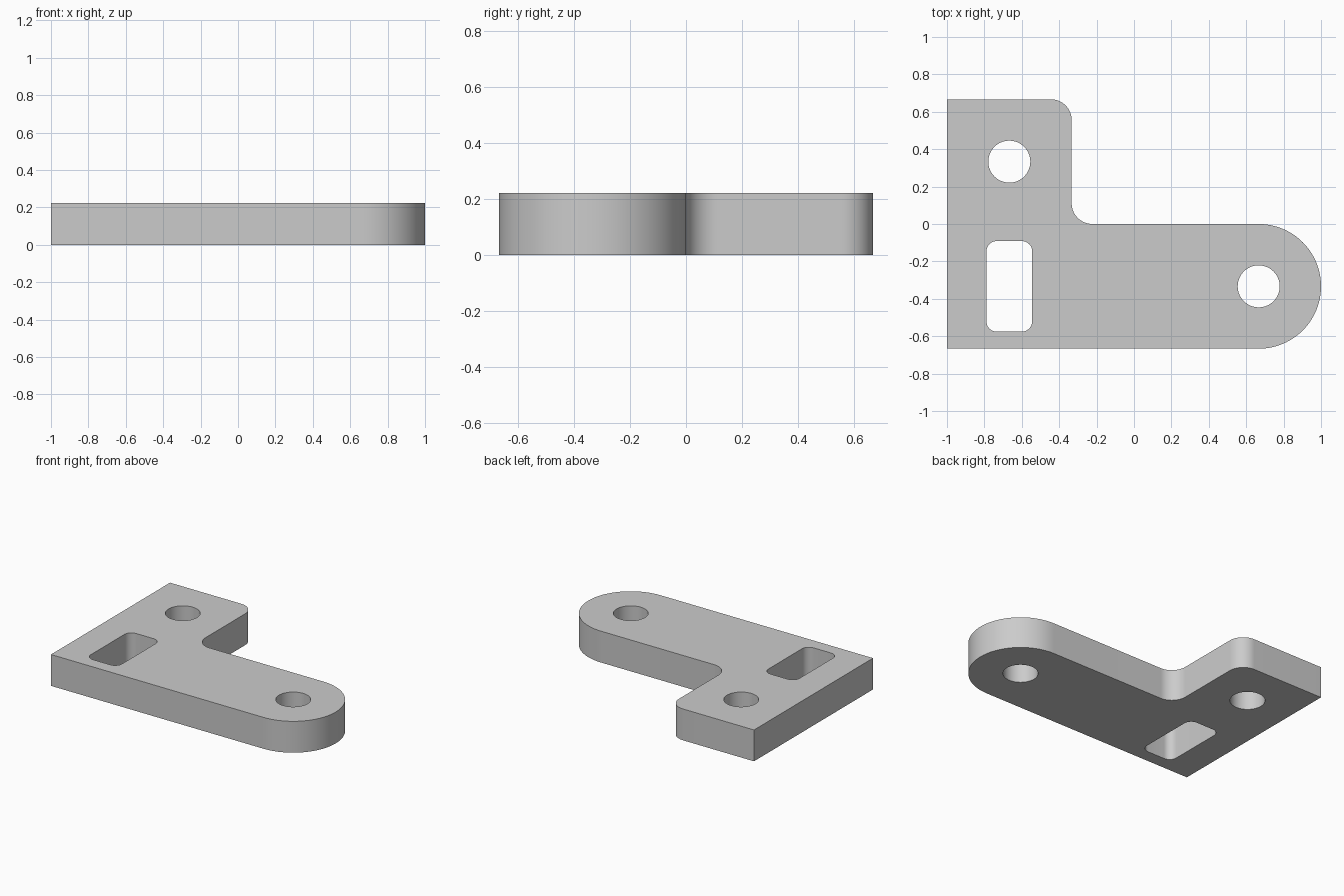
import bpy
import bmesh
from math import cos, sin, pi, radians
from mathutils import Vector

if "Cube" in bpy.data.objects:
    bpy.data.objects.remove(bpy.data.objects["Cube"], do_unlink=True)

UNIT = 1 / 9            # the plate is 18 x 12 x 2 of these units
THICKNESS = 2 * UNIT


def arc(cx, cy, radius, start, end, steps):
    """Points along an arc, angles in degrees."""
    angles = [radians(start + (end - start) * i / steps) for i in range(steps + 1)]
    return [(cx + radius * cos(a), cy + radius * sin(a)) for a in angles]


def circle(cx, cy, radius, steps=64):
    return arc(cx, cy, radius, 0, 360, steps)[:-1]


def rounded_rectangle(cx, cy, width, height, radius):
    points = []
    for i, (sx, sy) in enumerate([(1, 1), (-1, 1), (-1, -1), (1, -1)]):
        points += arc(cx + sx * (width / 2 - radius), cy + sy * (height / 2 - radius),
                      radius, 90 * i, 90 * i + 90, 12)
    return points


def extruded_plate(name, loops, height, material):
    """Fill an outline with holes, then extrude it upwards."""
    bm = bmesh.new()
    edges = []
    for loop in loops:
        verts = [bm.verts.new((x * UNIT, y * UNIT, 0)) for x, y in loop]
        edges += [bm.edges.new((v, verts[i - 1])) for i, v in enumerate(verts)]
    bmesh.ops.triangle_fill(bm, edges=edges, use_beauty=True, use_dissolve=False)
    result = bmesh.ops.extrude_face_region(bm, geom=bm.faces[:], use_keep_orig=True)
    top = [g for g in result["geom"] if isinstance(g, bmesh.types.BMVert)]
    bmesh.ops.translate(bm, verts=top, vec=Vector((0, 0, height)))
    bmesh.ops.recalc_face_normals(bm, faces=bm.faces[:])
    mesh = bpy.data.meshes.new(name)
    bm.to_mesh(mesh)
    bm.free()
    mesh.materials.append(material)
    obj = bpy.data.objects.new(name, mesh)
    bpy.context.collection.objects.link(obj)
    return obj


# Plain grey material
grey = bpy.data.materials.new("light_grey")
grey.use_nodes = True
colour = (0.6, 0.6, 0.6, 1)
grey.diffuse_color = colour
grey.node_tree.nodes["Principled BSDF"].inputs["Base Color"].default_value = colour

# L-shaped outline: round arm end, inner fillet, rounded upper corner
outline = [(-9, -6)]
outline += arc(6, -3, 3, -90, 90, 48)
outline += arc(-2, 1, 1, 270, 180, 16)
outline += arc(-4, 5, 1, 0, 90, 16)
outline += [(-9, 6)]

# Two bolt holes and a rounded slot
holes = [
    circle(-6, 3, 1.01),
    circle(6, -3, 1.01),
    rounded_rectangle(-6, -3, 2.2, 4.36, 0.5),
]

plate = extruded_plate("bracket_plate", [outline] + holes, THICKNESS, grey)

# Smooth curved walls, sharp rims
bpy.ops.object.select_all(action="DESELECT")
plate.select_set(True)
bpy.context.view_layer.objects.active = plate
bpy.ops.object.shade_smooth_by_angle(angle=radians(30))
